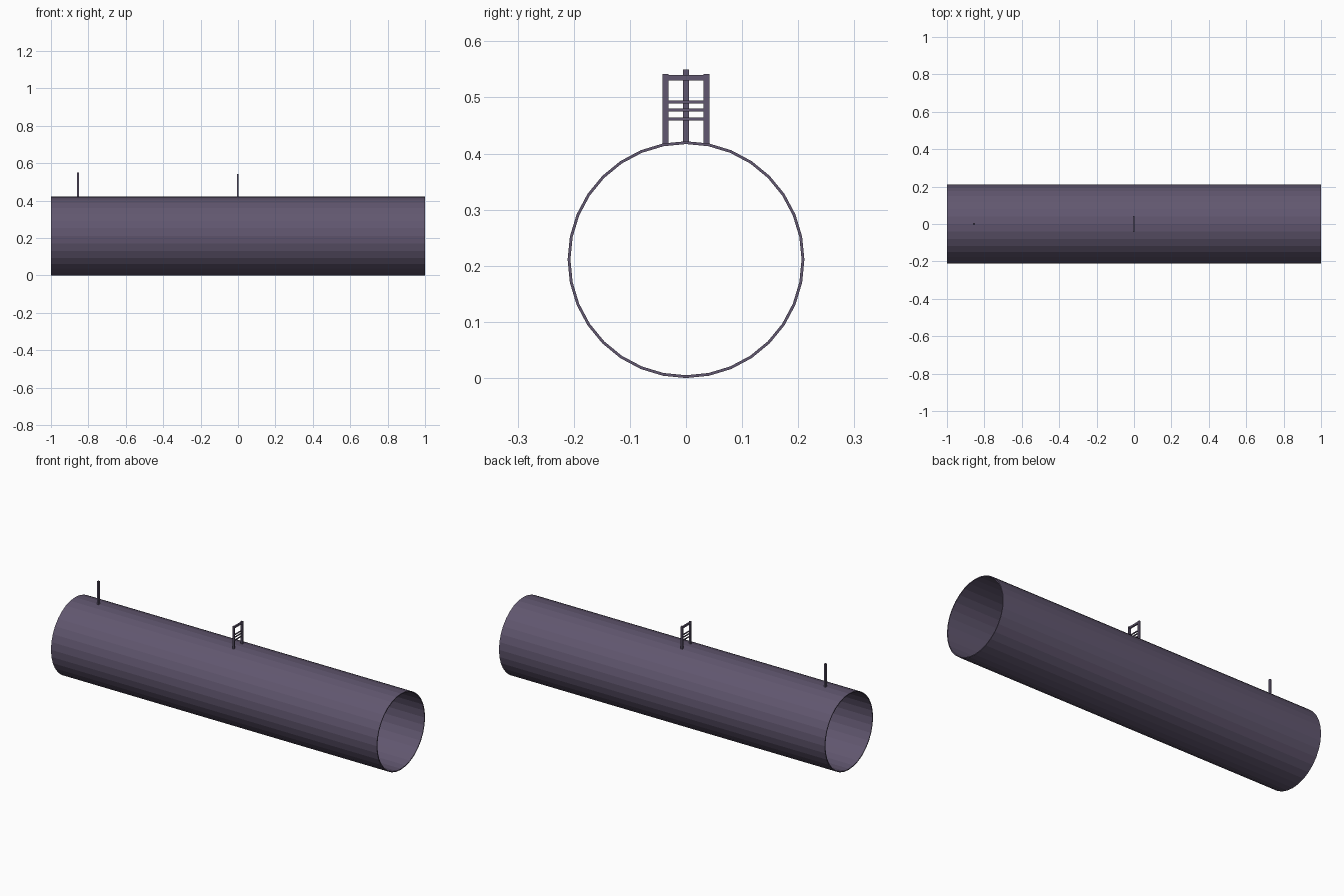
import bpy, bmesh, math

if "Cube" in bpy.data.objects:
    bpy.data.objects.remove(bpy.data.objects["Cube"])

mat = bpy.data.materials.new("dark_violet_grey")
mat.diffuse_color = (0.12, 0.095, 0.16, 1)
mat.use_nodes = True
mat.node_tree.nodes["Principled BSDF"].inputs["Base Color"].default_value = mat.diffuse_color

R, WALL, CZ = 0.211, 0.005, 0.211
SIDES = 32


def add_object(name, bm):
    mesh = bpy.data.meshes.new(name)
    bmesh.ops.recalc_face_normals(bm, faces=bm.faces)
    bm.to_mesh(mesh)
    bm.free()
    mesh.materials.append(mat)
    obj = bpy.data.objects.new(name, mesh)
    bpy.context.collection.objects.link(obj)
    return obj


def box(name, x, y, z, depth=0.01):
    """Box centred on x; y and z are (low, high) ranges."""
    bm = bmesh.new()
    bmesh.ops.create_cube(bm, size=1)
    bmesh.ops.scale(bm, verts=bm.verts, vec=(depth, y[1] - y[0], z[1] - z[0]))
    bmesh.ops.translate(bm, verts=bm.verts, vec=(x, sum(y) / 2, sum(z) / 2))
    return add_object(name, bm)


# Open tube with a thin wall, flat faceted
bm = bmesh.new()
rings = []
for x, r in ((-1, R), (1, R), (1, R - WALL), (-1, R - WALL)):
    rings.append([bm.verts.new((x, r * math.cos(a), CZ + r * math.sin(a)))
                  for a in (2 * math.pi * i / SIDES for i in range(SIDES))])
for k in range(4):
    a, b = rings[k], rings[(k + 1) % 4]
    for i in range(SIDES):
        j = (i + 1) % SIDES
        bm.faces.new((a[i], a[j], b[j], b[i]))
add_object("tube", bm)

# Front sight post
box("front_sight_post", -0.856, (-0.005, 0.005), (0.417, 0.55))

# Rear ladder sight: two posts, top bar, three thin rungs
for side, name in ((-1, "left"), (1, "right")):
    y = sorted((side * 0.031, side * 0.0415))
    box("rear_sight_post_" + name, -0.001, y, (0.414, 0.542))
box("rear_sight_top_bar", -0.001, (-0.032, 0.032), (0.53, 0.54), 0.009)
for i, z in enumerate((0.4615, 0.4775, 0.492)):
    box(f"rear_sight_rung_{i + 1}", -0.001, (-0.032, 0.032),
        (z - 0.0025, z + 0.0025), 0.005)
